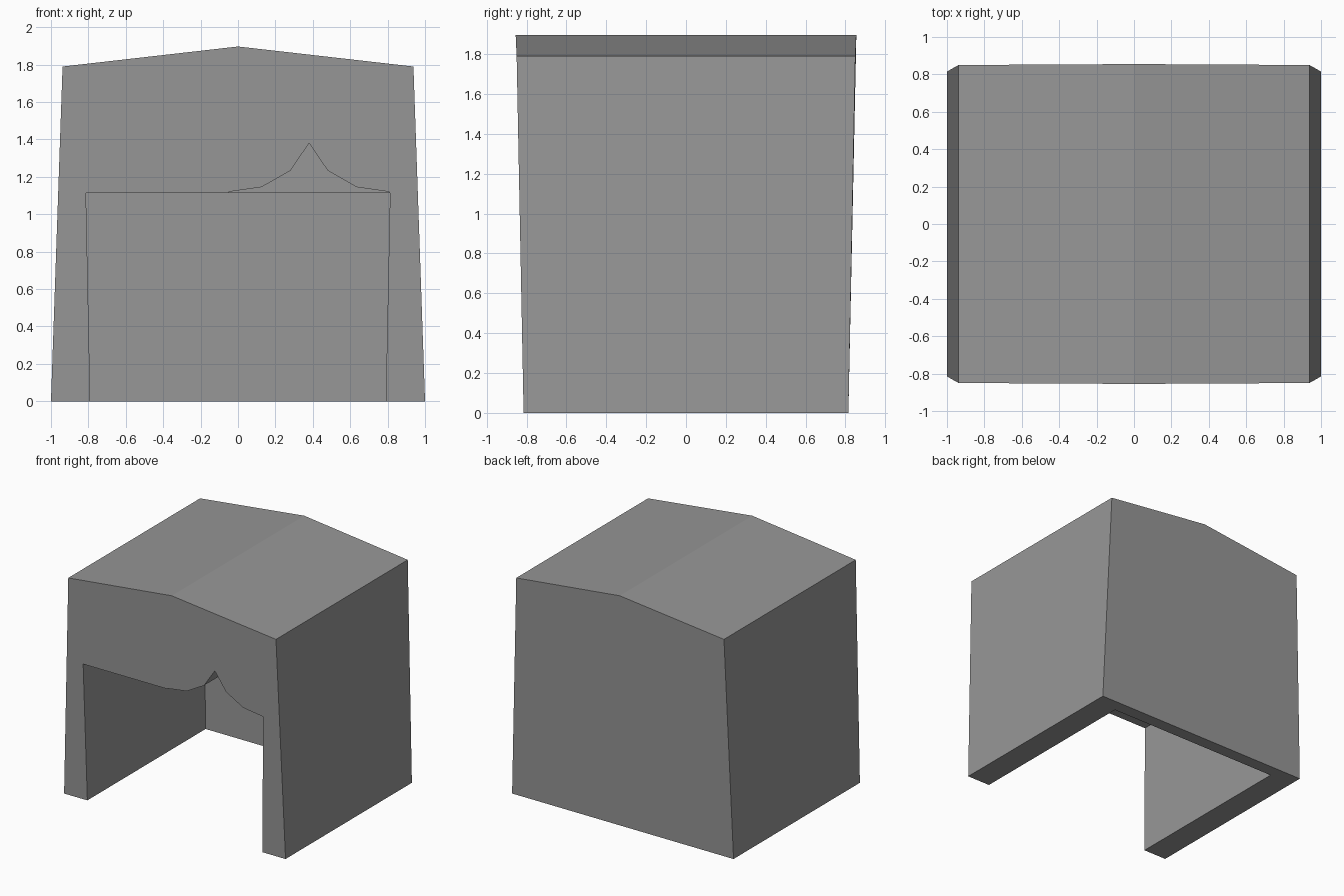
import bpy
import bmesh

cube = bpy.data.objects.get("Cube")
if cube:
    bpy.data.objects.remove(cube, do_unlink=True)

GREY = (0.31, 0.31, 0.31, 1)
grey = bpy.data.materials.new("plain grey")
grey.use_nodes = True
grey.diffuse_color = GREY
grey.node_tree.nodes["Principled BSDF"].inputs["Base Color"].default_value = GREY


def loft(name, start, end):
    """Closed solid between two rings with the same number of points."""
    bm = bmesh.new()
    a = [bm.verts.new(p) for p in start]
    b = [bm.verts.new(p) for p in end]
    bm.faces.new(a)
    bm.faces.new(b)
    for i in range(len(a)):
        j = (i + 1) % len(a)
        bm.faces.new((a[i], a[j], b[j], b[i]))
    bmesh.ops.recalc_face_normals(bm, faces=bm.faces)
    mesh = bpy.data.meshes.new(name)
    bm.to_mesh(mesh)
    bm.free()
    mesh.materials.append(grey)
    obj = bpy.data.objects.new(name, mesh)
    bpy.context.collection.objects.link(obj)
    return obj


def gable(side):
    """Tapered end wall outline, wider at the foot, with a low peak."""
    half = [(1, 0.815, 0), (0.938, 0.85, 1.79)]
    right = [(x, side * y, z) for x, y, z in half]
    left = [(-x, y, z) for x, y, z in reversed(right)]
    return right + [(0, side * 0.855, 1.897)] + left


def rect(half_x, y0, y1, z):
    return [(-half_x, y0, z), (half_x, y0, z), (half_x, y1, z), (-half_x, y1, z)]


# Solid housing with a shallow pitched top
housing = loft("housing", gable(-1), gable(1))

# Main chamber, open at the front and underneath
chamber = loft("chamber_cutter", rect(0.788, -1, 0.71, -0.1), rect(0.813, -1, 0.72, 1.115))

# Pointed arch rising above the opening, off to one side
CENTRE = 0.38
rise = [(0.41, 1.05), (0.43, 1.12), (0.255, 1.145), (0.1, 1.233)]
arch = [(CENTRE - dx, z) for dx, z in rise] + [(CENTRE, 1.38)]
arch += [(CENTRE + dx, z) for dx, z in reversed(rise)]
notch = loft("arch_cutter", [(x, -1, z) for x, z in arch], [(x, -0.3, z) for x, z in arch])

# Cut both openings and bake the result
for cutter in (chamber, notch):
    mod = housing.modifiers.new(cutter.name, "BOOLEAN")
    mod.operation = "DIFFERENCE"
    mod.solver = "EXACT"
    mod.object = cutter
bpy.context.view_layer.update()
graph = bpy.context.evaluated_depsgraph_get()
baked = bpy.data.meshes.new_from_object(housing.evaluated_get(graph))
housing.modifiers.clear()
housing.data = baked
for cutter in (chamber, notch):
    bpy.data.objects.remove(cutter, do_unlink=True)
